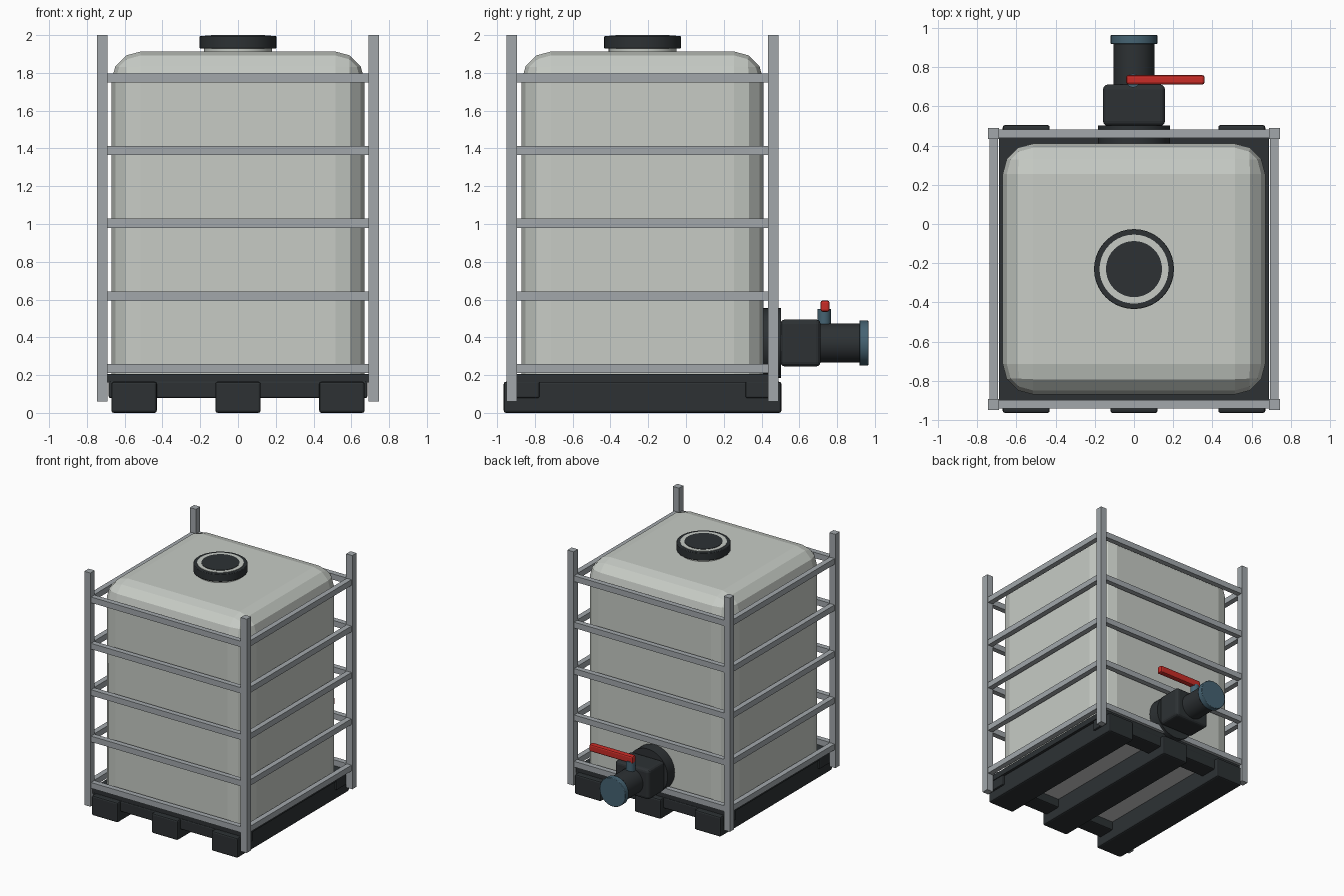
import bpy
from math import pi

if "Cube" in bpy.data.objects:
    bpy.data.objects.remove(bpy.data.objects["Cube"])

CY = -0.23   # centre of the tank and cage in y


def material(name, rgb):
    m = bpy.data.materials.new(name)
    m.diffuse_color = (*rgb, 1)
    m.use_nodes = True
    m.node_tree.nodes["Principled BSDF"].inputs["Base Color"].default_value = m.diffuse_color
    return m


PLASTIC = material("milky_plastic", (0.57, 0.60, 0.56))
DARK = material("dark_plastic", (0.026, 0.031, 0.034))
STEEL = material("galvanised_steel", (0.36, 0.39, 0.41))
RED = material("handle_red", (0.58, 0.025, 0.02))
BLUE = material("cap_blue", (0.06, 0.125, 0.17))


def finish(o, name, mat, bevel=0, segments=2):
    o.name = name
    if mat:
        o.data.materials.append(mat)
    if bevel:
        b = o.modifiers.new("Bevel", "BEVEL")
        b.width, b.segments, b.limit_method = bevel, segments, "ANGLE"
    return o


def box(name, lo, hi, mat, bevel=0, segments=2):
    bpy.ops.mesh.primitive_cube_add(size=1)
    o = bpy.context.object
    for v in o.data.vertices:
        v.co = [l + (c + 0.5) * (h - l) for l, h, c in zip(lo, hi, v.co)]
    return finish(o, name, mat, bevel, segments)


def cylinder(name, r, start, length, mat, axis="z", bevel=0):
    x, y, z = start
    loc = (x, y, z + length / 2) if axis == "z" else (x, y + length / 2, z)
    rot = (0, 0, 0) if axis == "z" else (pi / 2, 0, 0)
    bpy.ops.mesh.primitive_cylinder_add(vertices=40, radius=r, depth=length,
                                        location=loc, rotation=rot)
    bpy.ops.object.shade_smooth_by_angle()
    return finish(bpy.context.object, name, mat, bevel)


# Tank: rounded vertical corners and shoulders, flat underside
tank = box("tank", (-0.67, CY - 0.64, 0.19), (0.67, CY + 0.64, 1.913), PLASTIC)
weights = tank.data.attributes.new("bevel_weight_edge", "FLOAT", "EDGE")
for e in tank.data.edges:
    top_end = max(tank.data.vertices[i].co.z for i in e.vertices) > 1
    weights.data[e.index].value = 1.0 if top_end else 0.0
bev = tank.modifiers.new("Bevel", "BEVEL")
bev.width, bev.segments, bev.limit_method = 0.155, 3, "WEIGHT"

# Filler neck and screw lid with a pale ring
cylinder("filler_neck", 0.18, (0, CY, 1.89), 0.05, PLASTIC)
cylinder("lid", 0.204, (0, CY, 1.93), 0.064, DARK, bevel=0.004)
cylinder("lid_ring", 0.176, (0, CY, 1.98), 0.017, PLASTIC)
cylinder("lid_centre", 0.143, (0, CY, 1.98), 0.02, DARK)

# Pallet: runners, cross beams, deck and underside sheet
for i, x in enumerate((-0.55, 0, 0.55)):
    box(f"pallet_runner_{i}", (x - 0.12, -0.965, 0), (x + 0.12, 0.505, 0.165), DARK, 0.012)
for name, y in (("front", CY - 0.62), ("back", CY + 0.62)):
    box(f"pallet_beam_{name}", (-0.685, y - 0.075, 0.078), (0.685, y + 0.075, 0.168), DARK, 0.01)
box("pallet_deck", (-0.69, CY - 0.69, 0.16), (0.69, CY + 0.69, 0.207), DARK)
box("underside_sheet", (-0.55, CY - 0.56, 0.15), (0.55, CY + 0.56, 0.17), None)

# Cage: four posts and five levels of rails
for sx in (-1, 1):
    for sy in (-1, 1):
        x, y = sx * 0.718, CY + sy * 0.692
        box("cage_post", (x - 0.028, y - 0.028, 0.06), (x + 0.028, y + 0.028, 2.0), STEEL)
for i in range(5):
    z = 0.234 + i * 0.385
    for s in (-1, 1):
        y, x = CY + s * 0.69, s * 0.716
        box("cage_rail_end", (-0.70, y - 0.022, z - 0.024), (0.70, y + 0.022, z + 0.024), STEEL)
        box("cage_rail_side", (x - 0.022, CY - 0.68, z - 0.024),
            (x + 0.022, CY + 0.68, z + 0.024), STEEL)

# Outlet valve at the back
VZ = 0.37
cylinder("valve_flange", 0.184, (0, 0.40, VZ), 0.103, DARK, "y")
box("valve_body", (-0.158, 0.50, 0.245), (0.158, 0.712, 0.495), DARK, 0.025, 3)
cylinder("outlet_pipe", 0.104, (0, 0.69, VZ), 0.235, DARK, "y")
cylinder("outlet_cap", 0.119, (0, 0.918, VZ), 0.047, BLUE, "y", 0.004)
cylinder("valve_stem", 0.035, (-0.005, 0.732, 0.44), 0.11, BLUE)
box("valve_handle", (-0.04, 0.712, 0.535), (0.36, 0.76, 0.595), RED, 0.012)
